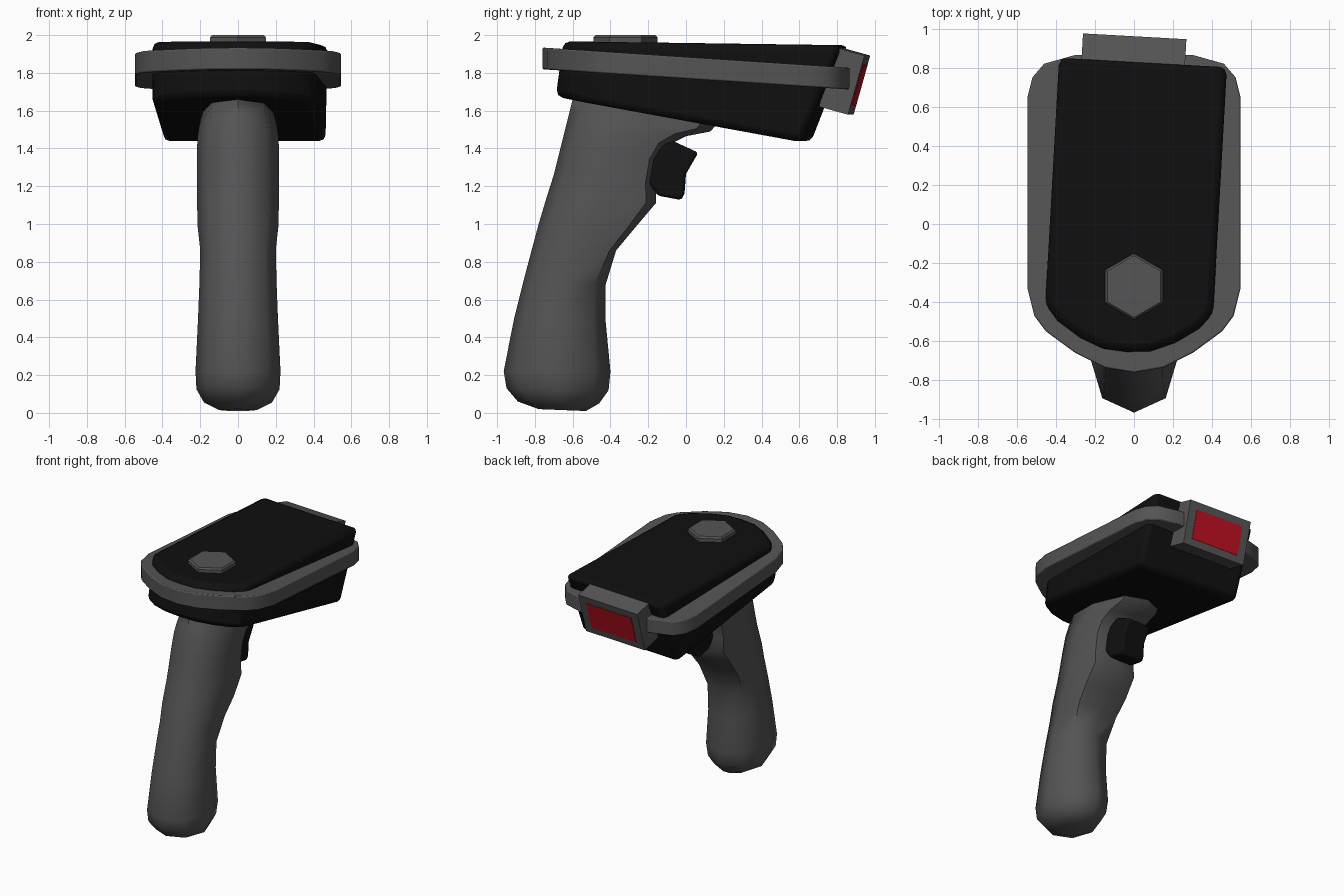
import bpy, bmesh, math
from mathutils import Vector

cube = bpy.data.objects.get("Cube")
if cube:
    bpy.data.objects.remove(cube, do_unlink=True)


def material(name, color):
    m = bpy.data.materials.new(name)
    m.use_nodes = True
    m.diffuse_color = (*color, 1)
    bsdf = next(n for n in m.node_tree.nodes if n.type == 'BSDF_PRINCIPLED')
    bsdf.inputs["Base Color"].default_value = (*color, 1)
    return m


black = material("black_plastic", (0.005, 0.005, 0.005))
grey = material("dark_grey_plastic", (0.09, 0.09, 0.09))
red = material("red_window", (0.5, 0.005, 0.015))
SKEW = math.radians(-3.2)   # the housing is turned slightly on the grip


def loft(name, rings, mat, bevel=0.0, smooth=30, turn=0.0):
    """Skin a stack of equal-length point rings and cap both ends."""
    bm = bmesh.new()
    vs = [[bm.verts.new(p) for p in ring] for ring in rings]
    n = len(vs[0])
    for a, b in zip(vs, vs[1:]):
        for i in range(n):
            j = (i + 1) % n
            bm.faces.new((a[i], a[j], b[j], b[i]))
    bm.faces.new(vs[0][::-1])
    bm.faces.new(vs[-1])
    bmesh.ops.recalc_face_normals(bm, faces=bm.faces)
    me = bpy.data.meshes.new(name)
    bm.to_mesh(me)
    bm.free()
    ob = bpy.data.objects.new(name, me)
    bpy.context.collection.objects.link(ob)
    me.materials.append(mat)
    ob.rotation_euler.z = turn
    if bevel:
        mod = ob.modifiers.new("rounded_edges", 'BEVEL')
        mod.width = bevel
        mod.segments = 2
        mod.limit_method = 'ANGLE'
        mod.angle_limit = math.radians(35)
    bpy.ops.object.select_all(action='DESELECT')
    ob.select_set(True)
    bpy.context.view_layer.objects.active = ob
    bpy.ops.object.shade_smooth_by_angle(angle=math.radians(smooth))
    return ob


def mirrored(half):
    """Close a right-hand half outline that starts and ends on x = 0."""
    return half + [(-x, y) for x, y in half[-2:0:-1]]


# Housing: one rounded block, sloped underneath and at the scanning end
top = mirrored([(0, -0.65), (0.12, -0.64), (0.24, -0.59), (0.36, -0.51),
                (0.43, -0.43), (0.43, 0.84), (0, 0.84)])
bottom = mirrored([(0, -0.69), (0.13, -0.68), (0.27, -0.63), (0.38, -0.55),
                   (0.43, -0.47), (0.43, 0.64), (0, 0.64)])
loft("housing", [[(x, y, 1.67 - 0.183 * (y + 0.66)) for x, y in bottom],
                 [(x, y, 1.958 - 0.014 * y) for x, y in top]],
     black, 0.035, turn=SKEW)

# Bumper: tilted slab that runs around the housing
rim = mirrored([(0, -0.76), (0.15, -0.735), (0.3, -0.66), (0.45, -0.55),
                (0.51, -0.47), (0.545, -0.33), (0.545, 0.65), (0.52, 0.75),
                (0.46, 0.82), (0.3, 0.865), (0, 0.87)])
loft("bumper", [[(x, y, z - 0.066 * y) for x, y in rim]
                for z in (1.769, 1.884)], grey, 0.008, 35)

# Hexagonal button
loft("button", [[(r * math.sin(math.radians(a)), -0.32 + r * math.cos(math.radians(a)), z)
                 for a in range(0, 360, 60)]
                for r, z in ((0.17, 1.93), (0.17, 1.988), (0.158, 2.0))], grey, 0, 20)


# Scanning head with its window, leaning with the sloped end
def head_rect(w, h, d):
    c = Vector((-0.05, 0.915, 1.735))
    up = Vector((0, 0.27, 0.96))
    out = Vector((0, 0.96, -0.27))
    return [c + Vector((sx * w, 0, 0)) + up * sz * h + out * d
            for sx, sz in ((-1, -1), (1, -1), (1, 1), (-1, 1))]


loft("scan_head", [head_rect(0.265, 0.163, d) for d in (-0.16, 0)],
     grey, 0, 20, SKEW)
loft("scan_window", [head_rect(0.2, 0.11, d) for d in (-0.003, 0.004)],
     red, 0, 20, SKEW)

# Grip sections: back y, back z, front y, front z, half width, front squareness
sections = [
    (-0.78, 0.02, -0.53, 0.01, 0.1, 0.7),
    (-0.89, 0.06, -0.46, 0.05, 0.18, 0.7),
    (-0.95, 0.13, -0.41, 0.12, 0.22, 0.7),
    (-0.965, 0.22, -0.4, 0.22, 0.225, 0.72),
    (-0.91, 0.5, -0.425, 0.48, 0.212, 0.72),
    (-0.86, 0.7, -0.425, 0.68, 0.204, 0.74),
    (-0.815, 0.87, -0.37, 0.86, 0.2, 0.85),
    (-0.78, 1.0, -0.27, 0.98, 0.214, 0.85),
    (-0.735, 1.15, -0.16, 1.11, 0.217, 0.82),
    (-0.7, 1.26, -0.16, 1.22, 0.217, 0.8),
    (-0.67, 1.38, -0.14, 1.34, 0.217, 0.8),
    (-0.64, 1.5, -0.09, 1.42, 0.215, 0.8),
    (-0.62, 1.58, 0.0, 1.465, 0.205, 0.8),
    (-0.605, 1.64, 0.13, 1.49, 0.195, 0.8),
    (-0.59, 1.7, 0.18, 1.55, 0.18, 0.8)]


def grip_ring(yb, zb, yf, zf, w, s):
    half = [(0, -1), (0.72, -0.74), (1, 0), (s, s), (0, 1)]
    return [(x * w, yb + (yf - yb) * (t + 1) / 2, zb + (zf - zb) * (t + 1) / 2)
            for x, t in mirrored(half)]


loft("grip", [grip_ring(*s) for s in sections], grey, 0, 60)

# Trigger set into the hollow of the grip
side = [(-0.07, 1.44), (0.065, 1.378), (0.0, 1.265), (-0.008, 1.16),
        (-0.025, 1.127), (-0.15, 1.15), (-0.22, 1.25), (-0.2, 1.38)]
loft("trigger", [[(x, y, z) for y, z in side] for x in (-0.1, 0.1)],
     black, 0.015, 35)
